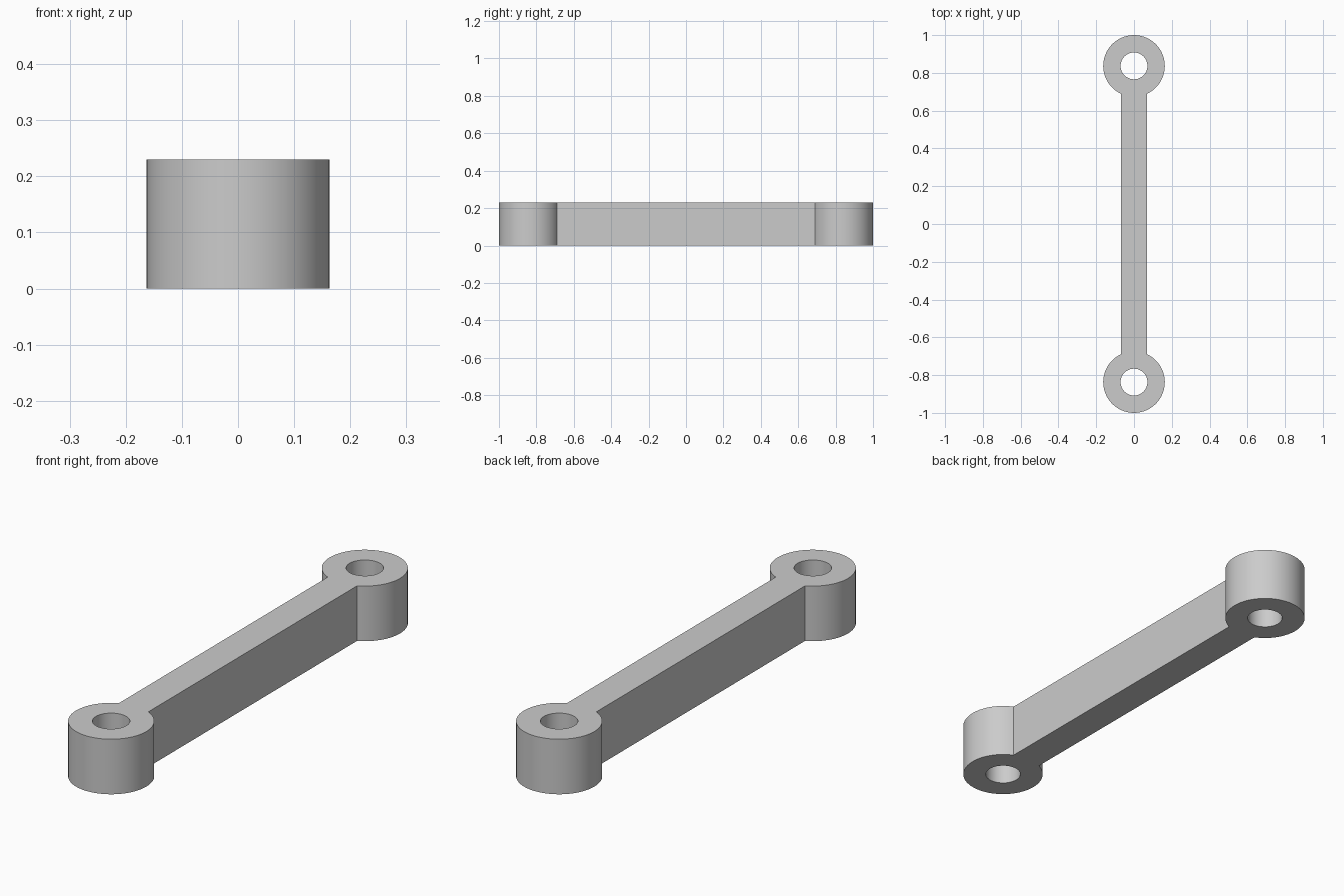
import bpy, bmesh
from math import asin, pi, sin, cos, radians

cube = bpy.data.objects.get("Cube")
if cube:
    bpy.data.objects.remove(cube, do_unlink=True)

HEIGHT, EYE_Y = 0.23, 0.837
OUTER, HOLE, HALF_WIDTH = 0.163, 0.071, 0.068
NECK_STEPS, RIM_STEPS = 8, 48

# Plain grey finish
grey = bpy.data.materials.new("plain grey")
grey.use_nodes = True
colour = (0.6, 0.6, 0.6, 1)
grey.diffuse_color = colour
grey.node_tree.nodes["Principled BSDF"].inputs["Base Color"].default_value = colour

# Angles round an eye, starting with the arc where the bar joins it
neck = asin(HALF_WIDTH / OUTER)
angles = [-neck + 2 * neck * i / NECK_STEPS for i in range(NECK_STEPS)]
angles += [neck + (2 * pi - 2 * neck) * i / RIM_STEPS for i in range(RIM_STEPS)]

bm = bmesh.new()


def eye(side):
    """Flat ring at one end of the link; returns its outer vertices."""
    def circle(r):
        return [bm.verts.new((r * sin(a), side * (EYE_Y - r * cos(a)), 0)) for a in angles]
    outer, inner = circle(OUTER), circle(HOLE)
    for i in range(len(angles)):
        j = (i + 1) % len(angles)
        bm.faces.new((outer[i], outer[j], inner[j], inner[i]))
    return outer


# Two eyes joined by the bar
front, back = eye(-1), eye(1)
for i in range(NECK_STEPS):
    bm.faces.new((front[i], front[i + 1], back[i + 1], back[i]))

# Raise the flat outline to full height
bmesh.ops.recalc_face_normals(bm, faces=bm.faces)
raised = bmesh.ops.extrude_face_region(bm, geom=bm.faces[:], use_keep_orig=True)
top = [v for v in raised["geom"] if isinstance(v, bmesh.types.BMVert)]
bmesh.ops.translate(bm, verts=top, vec=(0, 0, HEIGHT))
bmesh.ops.recalc_face_normals(bm, faces=bm.faces)

mesh = bpy.data.meshes.new("connecting_link")
bm.to_mesh(mesh)
bm.free()
mesh.materials.append(grey)
link = bpy.data.objects.new("connecting_link", mesh)
bpy.context.collection.objects.link(link)

# Smooth round walls with crisp rims
bpy.ops.object.select_all(action="DESELECT")
link.select_set(True)
bpy.context.view_layer.objects.active = link
bpy.ops.object.shade_smooth_by_angle(angle=radians(30))
